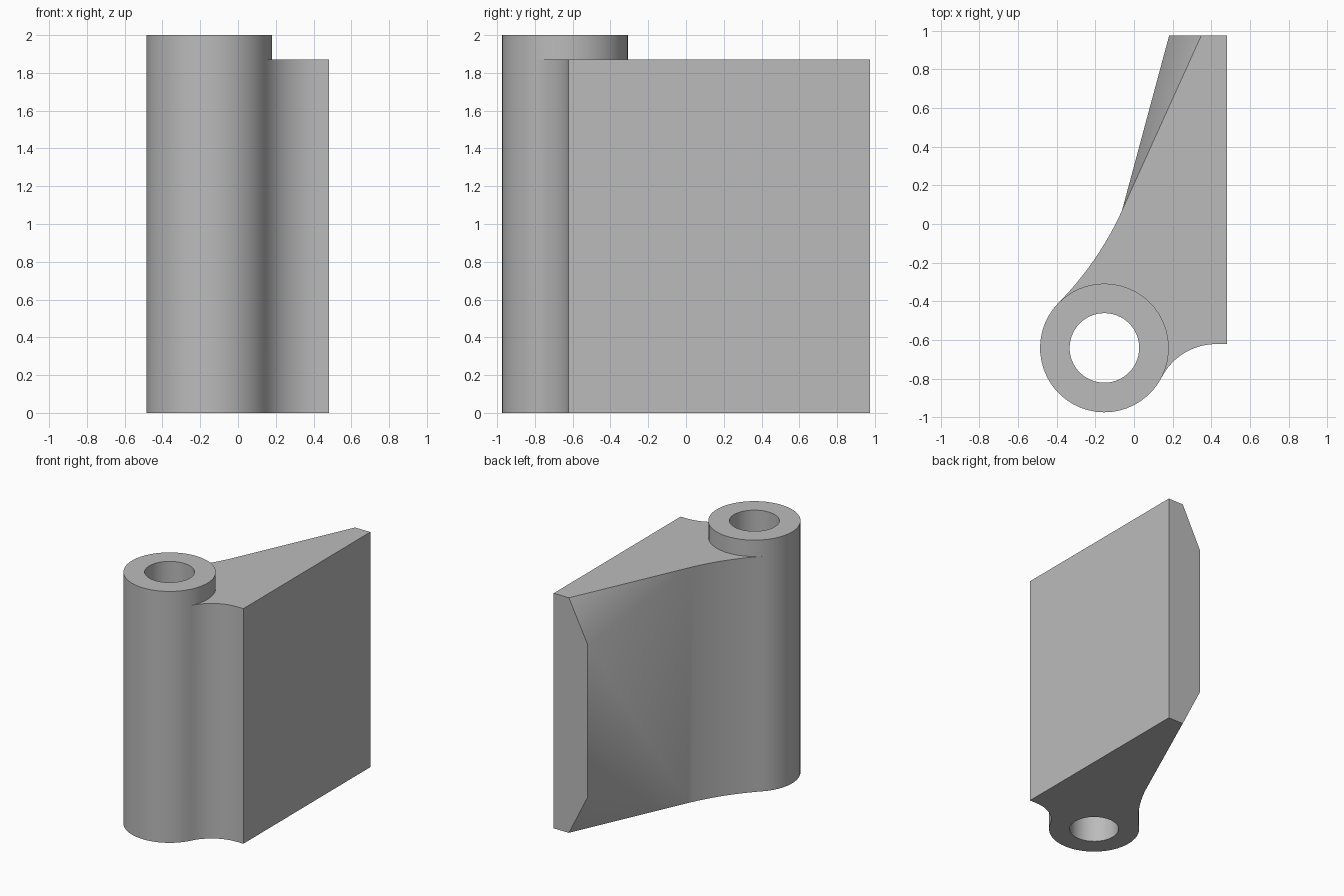
import bpy, bmesh
from math import sin, cos, atan2, radians, tau
from mathutils import Vector

cube = bpy.data.objects.get("Cube")
if cube:
    bpy.data.objects.remove(cube, do_unlink=True)

TOP, LEAF_TOP = 2.0, 1.87
AXIS, OUTER, BORE = Vector((-0.153, -0.641)), 0.333, 0.18
RIGHT, BACK, CHAMFER = 0.482, 0.975, 0.33


def polar(centre, radius, angle):
    return centre + radius * Vector((cos(angle), sin(angle)))


def sweep(centre, radius, a, b, steps):
    return [polar(centre, radius, a + (b - a) * i / steps) for i in range(steps + 1)]


def fillet(start, normal, steps):
    """Concave arc leaving start and ending tangent to the barrel."""
    d = start - AXIS
    radius = (d.dot(d) - OUTER ** 2) / (2 * (OUTER - d.dot(normal)))
    centre = start + radius * normal
    a = atan2(-normal.y, -normal.x)
    to_axis = AXIS - centre
    b = atan2(to_axis.y, to_axis.x)
    b = a + (b - a + tau / 2) % tau - tau / 2
    return sweep(centre, radius, a, b, steps), (b + tau / 2) % tau


# Plan outline of the leaf
wing = Vector((-0.062, 0.07))
back_edge = Vector((0.348, BACK))
along = (back_edge - wing).normalized()
front_arc, front_angle = fillet(Vector((0.425, -0.621)), Vector((0, -1)), 12)
rear_arc, rear_angle = fillet(wing, Vector((-along.y, along.x)), 12)
exposed = sweep(AXIS, OUTER, rear_angle, front_angle, 28)
buried = sweep(AXIS, OUTER, front_angle, rear_angle + tau, 22)
bore = (sweep(AXIS, BORE, rear_angle, front_angle, 28)
        + sweep(AXIS, BORE, front_angle, rear_angle + tau, 22)[1:])
ring = exposed + buried[1:]
front_side = front_arc[::-1] + [Vector((RIGHT, -0.621)), Vector((RIGHT, BACK))]

bm = bmesh.new()


def face(points):
    bm.faces.new([bm.verts.new(p) for p in points])


def at(p, z):
    return (p.x, p.y, z)


def wall(path, low, high):
    for p, q in zip(path, path[1:]):
        face([at(p, low), at(q, low), at(q, high), at(p, high)])


# Barrel walls, bore and ring ends
wall(exposed, 0, LEAF_TOP)
wall(ring, LEAF_TOP, TOP)
wall(bore, 0, TOP)
for z in (0, TOP):
    for i in range(len(ring) - 1):
        face([at(p, z) for p in (ring[i], ring[i + 1], bore[i + 1], bore[i])])

# Leaf side walls, top and bottom
wall(front_side, 0, LEAF_TOP)
wall(rear_arc, 0, LEAF_TOP)
outline = front_side + [back_edge] + rear_arc + buried[::-1][1:-1]
for z in (0, LEAF_TOP):
    face([at(p, z) for p in outline])

# Chamfered back end and the tapering wing faces
tip = Vector((0.182, BACK))
corner = Vector((RIGHT, BACK))
low, high = CHAMFER, LEAF_TOP - CHAMFER
face([at(corner, 0), at(corner, LEAF_TOP), at(back_edge, LEAF_TOP),
      at(tip, high), at(tip, low), at(back_edge, 0)])
face([at(wing, LEAF_TOP), at(back_edge, LEAF_TOP), at(tip, high)])
face([at(wing, 0), at(back_edge, 0), at(tip, low)])
face([at(wing, 0), at(wing, LEAF_TOP), at(tip, high), at(tip, low)])

bmesh.ops.remove_doubles(bm, verts=bm.verts, dist=0.0005)
bmesh.ops.recalc_face_normals(bm, faces=bm.faces)
mesh = bpy.data.meshes.new("hinge_leaf")
bm.to_mesh(mesh)
bm.free()

# Plain grey finish
grey = bpy.data.materials.new("plain_grey")
grey.use_nodes = True
colour = (0.5, 0.5, 0.5, 1)
grey.diffuse_color = colour
grey.node_tree.nodes["Principled BSDF"].inputs["Base Color"].default_value = colour
mesh.materials.append(grey)

leaf = bpy.data.objects.new("hinge_leaf", mesh)
bpy.context.collection.objects.link(leaf)
bpy.ops.object.select_all(action="DESELECT")
leaf.select_set(True)
bpy.context.view_layer.objects.active = leaf
bpy.ops.object.shade_smooth_by_angle(angle=radians(35))
